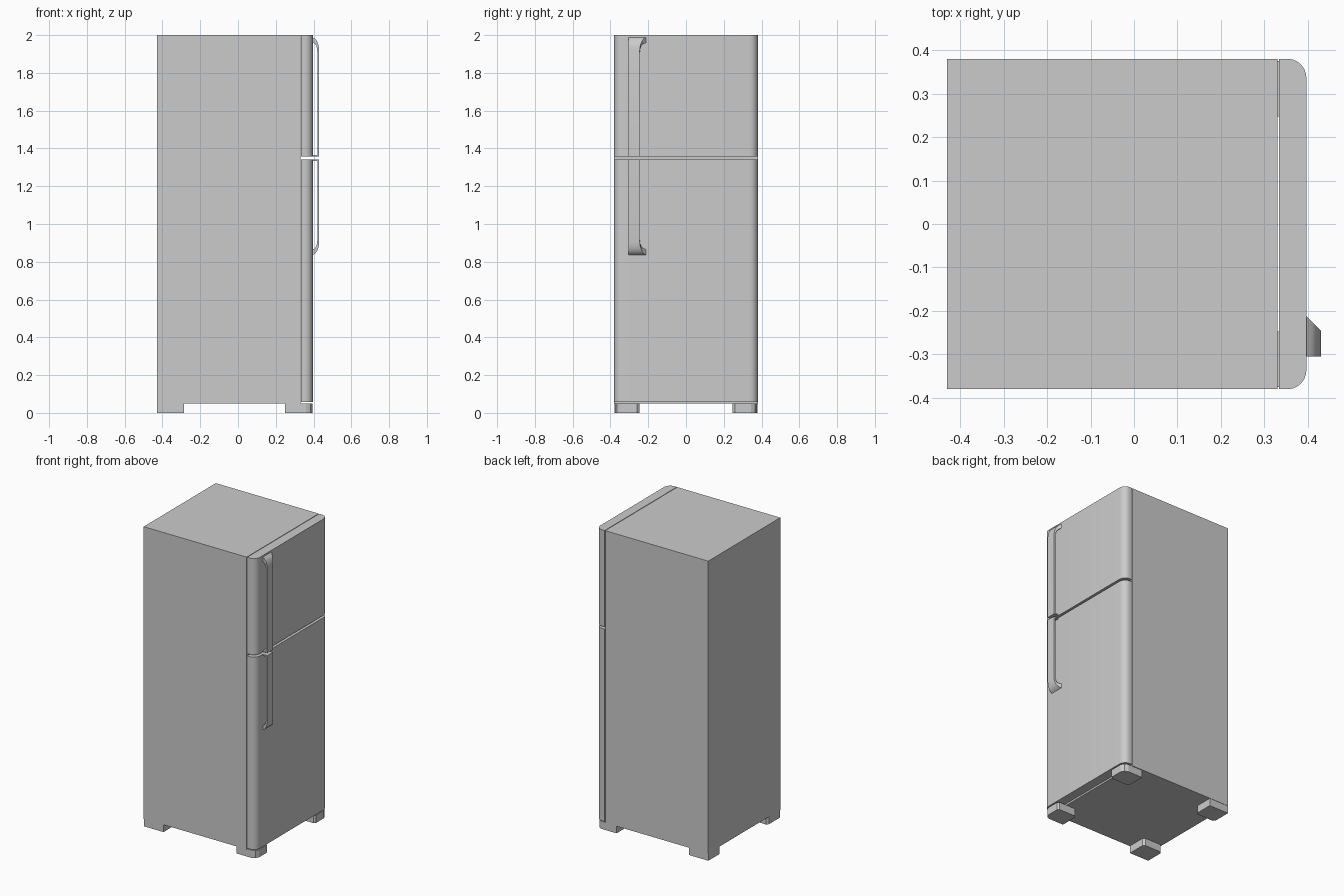
import bpy, bmesh, math

if "Cube" in bpy.data.objects:
    bpy.data.objects.remove(bpy.data.objects["Cube"])


def make_object(name, rings, smooth=0):
    """Loft closed rings of equal length and cap both ends."""
    bm = bmesh.new()
    loops = [[bm.verts.new(p) for p in ring] for ring in rings]
    n = len(loops[0])
    for a, b in zip(loops, loops[1:]):
        for i in range(n):
            j = (i + 1) % n
            bm.faces.new((a[i], a[j], b[j], b[i]))
    bm.faces.new(loops[0][::-1])
    bm.faces.new(loops[-1])
    bmesh.ops.recalc_face_normals(bm, faces=bm.faces)
    me = bpy.data.meshes.new(name)
    bm.to_mesh(me)
    bm.free()
    ob = bpy.data.objects.new(name, me)
    bpy.context.collection.objects.link(ob)
    if smooth:
        bpy.ops.object.select_all(action='DESELECT')
        ob.select_set(True)
        bpy.context.view_layer.objects.active = ob
        bpy.ops.object.shade_smooth_by_angle(angle=math.radians(smooth))
    return ob


def prism(name, outline, z0, z1, smooth=0):
    return make_object(name, [[(x, y, z) for x, y in outline] for z in (z0, z1)], smooth)


# Cabinet
prism("cabinet", [(-0.43, -0.38), (0.33, -0.38), (0.33, 0.38), (-0.43, 0.38)], 0.05, 2.0)

# Doors with rounded front corners
corner = []
for i in range(7):
    a = math.pi / 2 * i / 6
    corner.append((0.355 + 0.042 * math.sin(a), 0.335 + 0.045 * math.cos(a)))
half = [(0.334, 0.38)] + corner
door = half + [(x, -y) for x, y in reversed(half)]
prism("freezer_door", door, 1.357, 2.0, 35)
prism("fridge_door", door, 0.058, 1.342, 35)

# Feet, mirrored across y
front_foot = [(0.25, 0.375), (0.36, 0.375), (0.383, 0.365), (0.395, 0.343),
              (0.395, 0.26), (0.383, 0.247), (0.262, 0.247), (0.25, 0.26)]
back_foot = [(-0.43, 0.378), (-0.285, 0.378), (-0.285, 0.26), (-0.297, 0.247),
             (-0.418, 0.247), (-0.43, 0.26)]
for side, s in (("left", -1), ("right", 1)):
    for name, pts in (("front_foot", front_foot), ("back_foot", back_foot)):
        prism(f"{name}_{side}", [(x, y * s) for x, y in pts], 0.0, 0.051)

# Handles: a ribbon that curves into the door and flares at its far end
# (outer x, outer z, inner x, inner z), z measured back from the far end
path = [(0.395, 0.0, 0.395, 0.03), (0.41, 0.01, 0.406, 0.035), (0.42, 0.025, 0.414, 0.045),
        (0.427, 0.045, 0.418, 0.06), (0.43, 0.07, 0.42, 0.08)]


def handle(name, z_end, z_gap):
    d = 1 if z_gap > z_end else -1
    sections = [(ox, z_end + d * oz, ix, z_end + d * iz) for ox, oz, ix, iz in path]
    # short return to the door beside the gap
    sections += [(0.43, z_gap, 0.42, z_gap - d * 0.008), (0.395, z_gap, 0.395, z_gap - d * 0.008)]
    rings = []
    for k, (ox, oz, ix, iz) in enumerate(sections):
        flare = k < len(path)
        yo = -0.21 - (ox - 0.395) if flare else -0.245
        yi = -0.21 - (ix - 0.395) * 1.4 if flare else -0.245
        rings.append([(ox, -0.305, oz), (ox, yo, oz), (ix, yi, iz), (ix, -0.305, iz)])
    make_object(name, rings, 35)


handle("freezer_handle", 1.99, 1.358)
handle("fridge_handle", 0.835, 1.341)
